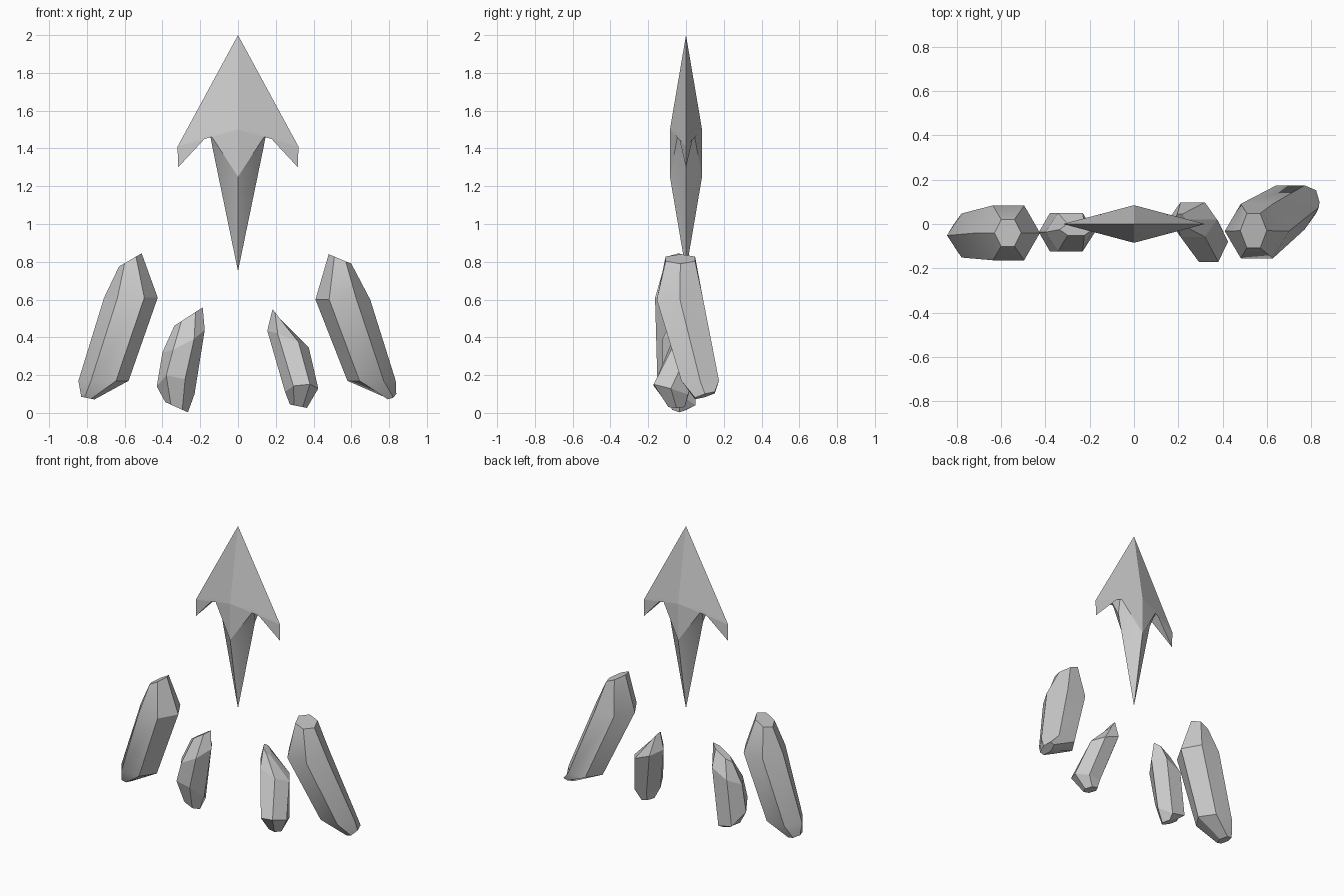
import bpy, bmesh, math

if "Cube" in bpy.data.objects:
    bpy.data.objects.remove(bpy.data.objects["Cube"])


def finish(name, bm, angle=None):
    bmesh.ops.recalc_face_normals(bm, faces=bm.faces[:])
    me = bpy.data.meshes.new(name)
    bm.to_mesh(me)
    bm.free()
    ob = bpy.data.objects.new(name, me)
    bpy.context.collection.objects.link(ob)
    if angle:
        bpy.ops.object.select_all(action='DESELECT')
        ob.select_set(True)
        bpy.context.view_layer.objects.active = ob
        bpy.ops.object.shade_smooth_by_angle(angle=math.radians(angle))
    return ob


# Barbed arrowhead: one quarter, reflected in x and y
def arrowhead():
    P = dict(tip=(0, 0, 2), ridge=(0, -.085, 1.5), keel=(0, -.085, 1.25),
             notch=(.15, -.042, 1.48), barb=(.32, 0, 1.41), hook=(.317, 0, 1.3),
             side=(.13, 0, 1.38), point=(0, 0, .75), mid=(.15, 0, 1.48))
    faces = ["tip ridge barb", "ridge notch barb", "ridge keel notch",
             "notch hook barb", "keel side notch", "keel point side",
             "notch mid hook", "notch side mid"]
    bm = bmesh.new()
    for sx in (1, -1):
        for sy in (1, -1):
            v = {k: bm.verts.new((x * sx, y * sy, z)) for k, (x, y, z) in P.items()}
            for f in faces:
                bm.faces.new([v[k] for k in f.split()])
    bmesh.ops.remove_doubles(bm, verts=bm.verts[:], dist=1e-4)
    return finish("arrowhead", bm, 20)


# Six-sided crystal lofted through tilted rings:
# (x, y, z, radius x, radius y, slope along x, slope along y)
def crystal(name, rings, angle=None):
    bm = bmesh.new()
    loops = []
    for x, y, z, rx, ry, sx, sy in rings:
        loop = []
        for i in range(6):
            a = i * math.pi / 3
            dx, dy = rx * math.cos(a), ry * math.sin(a)
            loop.append(bm.verts.new((x + dx, y + dy, z + sx * dx + sy * dy)))
        loops.append(loop)
    for lo, hi in zip(loops, loops[1:]):
        for i in range(6):
            j = (i + 1) % 6
            bm.faces.new((lo[i], lo[j], hi[j], hi[i]))
    bm.faces.new(loops[0][::-1])
    bm.faces.new(loops[-1])
    return finish(name, bm, angle)


arrowhead()

# Tall outer crystals
crystal("outer_crystal_left", [
    (-.795, -.05, .078, .035, .06, -.2, 0),
    (-.712, -.052, .17, .133, .115, 0, 0),
    (-.567, -.04, .61, .142, .143, 0, 0),
    (-.57, -.04, .81, .06, .07, .58, 0)], 30)
crystal("outer_crystal_right", [
    (.808, .10, .092, .03, .06, .3, .3),
    (.707, .075, .17, .128, .115, 0, 0),
    (.555, -.032, .60, .145, .142, 0, 0),
    (.54, -.03, .815, .06, .09, -.42, 0)], 30)

# Short inner crystals
crystal("inner_crystal_left", [
    (-.325, -.035, .03, .06, .045, -.45, 0),
    (-.33, -.037, .12, .1, .1, -.2, -.8),
    (-.288, -.037, .38, .112, .1, .53, .2),
    (-.262, -.025, .51, .075, .03, .65, 0)])
crystal("inner_crystal_right", [
    (.32, -.05, .035, .045, .05, -.2, 0),
    (.337, -.08, .12, .088, .105, .1, -.3),
    (.265, .02, .39, .11, .09, -.41, -.1),
    (.208, .02, .517, .025, .03, -1.3, 0)])
